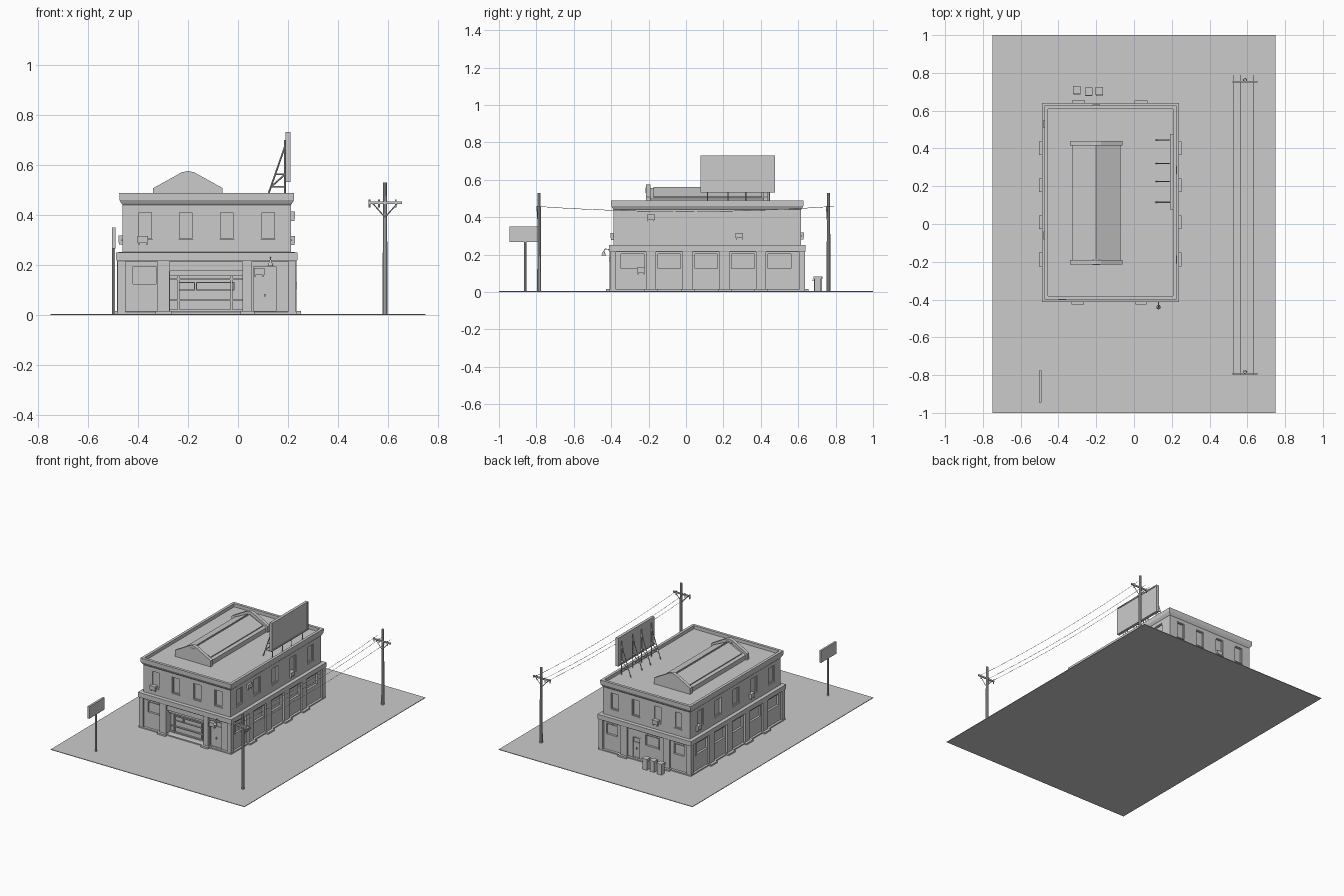
import bpy, bmesh
from math import pi, cos, sin
from mathutils import Vector

if "Cube" in bpy.data.objects:
    bpy.data.objects.remove(bpy.data.objects["Cube"])

CX, CY = -0.125, 0.114            # centre of the building
LOW, UP = (0.345, 0.509), (0.337, 0.5015)   # half sizes of both storeys


def finish(name, bm):
    bmesh.ops.recalc_face_normals(bm, faces=bm.faces)
    me = bpy.data.meshes.new(name)
    bm.to_mesh(me)
    bm.free()
    ob = bpy.data.objects.new(name, me)
    bpy.context.collection.objects.link(ob)
    return ob


def boxes(name, items):
    """items: (x0, x1, y0, y1, z0, z1)"""
    bm = bmesh.new()
    for x0, x1, y0, y1, z0, z1 in items:
        vs = bmesh.ops.create_cube(bm, size=1)['verts']
        for v in vs:
            v.co = ((x0 + x1) / 2 + v.co.x * (x1 - x0), (y0 + y1) / 2 + v.co.y * (y1 - y0),
                    (z0 + z1) / 2 + v.co.z * (z1 - z0))
    return finish(name, bm)


def rods(name, segs, r, sides=6, r2=None):
    """round bars between pairs of points"""
    bm = bmesh.new()
    for a, b in segs:
        a, b = Vector(a), Vector(b)
        vs = bmesh.ops.create_cone(bm, cap_ends=True, segments=sides, radius1=r,
                                   radius2=r if r2 is None else r2, depth=(b - a).length)['verts']
        q = (b - a).to_track_quat('Z', 'Y')
        for v in vs:
            v.co = q @ v.co + (a + b) / 2
    return finish(name, bm)


def rings(name, half, profile):
    """stacked rectangles: profile of (outward offset, z)"""
    bm = bmesh.new()
    loops = []
    for d, z in profile:
        hx, hy = half[0] + d, half[1] + d
        loops.append([bm.verts.new((CX + sx * hx, CY + sy * hy, z))
                      for sx, sy in ((-1, -1), (1, -1), (1, 1), (-1, 1))])
    for a, b in zip(loops, loops[1:]):
        for i in range(4):
            bm.faces.new((a[i], a[(i + 1) % 4], b[(i + 1) % 4], b[i]))
    bm.faces.new(loops[0])
    bm.faces.new(loops[-1])
    return finish(name, bm)


def wall(side, half, u0, u1, z0, z1, d0, d1):
    """box on a wall; u runs along the wall, d is distance outward"""
    if side in 'FB':
        s, p = (-1, CY - half[1]) if side == 'F' else (1, CY + half[1])
        a, b = sorted((p + s * d0, p + s * d1))
        return (u0, u1, a, b, z0, z1)
    s, p = (-1, CX - half[0]) if side == 'L' else (1, CX + half[0])
    a, b = sorted((p + s * d0, p + s * d1))
    return (a, b, u0, u1, z0, z1)


def frame(side, half, u0, u1, z0, z1, d0, d1, t):
    return [wall(side, half, u0, u1, z1 - t, z1, d0, d1), wall(side, half, u0, u1, z0, z0 + t, d0, d1),
            wall(side, half, u0, u0 + t, z0 + t, z1 - t, d0, d1),
            wall(side, half, u1 - t, u1, z0 + t, z1 - t, d0, d1)]


def carve(ob, holes):
    cutter = boxes('cutter', holes)
    cutter.hide_render = True
    m = ob.modifiers.new('openings', 'BOOLEAN')
    m.operation, m.object, m.solver = 'DIFFERENCE', cutter, 'EXACT'
    bpy.context.view_layer.objects.active = ob
    bpy.ops.object.modifier_apply(modifier=m.name)
    bpy.data.objects.remove(cutter)


# ground
boxes('ground', [(-0.75, 0.75, -1, 1, 0, 0.004)])

# two storeys with recessed openings
bays = [-0.286, -0.09, 0.108, 0.304, 0.50]
low_win = [(s, y - 0.067, y + 0.067, 0.12, 0.208) for s in 'LR' for y in bays]
low_win += [('F', -0.426, -0.322, 0.118, 0.2), ('B', -0.43, -0.34, 0.118, 0.2),
            ('B', -0.23, -0.12, 0.118, 0.2), ('B', 0.085, 0.185, 0.118, 0.2)]
doors = [('F', 0.056, 0.158, 0.01, 0.2), ('B', -0.085, -0.02, 0.01, 0.16)]
up_win = [(s, y - 0.034, y + 0.034, 0.30, 0.415) for s in 'LR' for y in bays]
up_win += [(s, x - 0.03, x + 0.03, 0.30, 0.415) for s in 'FB' for x in (-0.37, -0.208, -0.044, 0.12)]
garage = ('F', -0.272, 0.018, 0.01, 0.175)

ground_floor = rings('ground_floor', LOW, [(0, 0.002), (0, 0.22)])
carve(ground_floor, [wall(w[0], LOW, *w[1:], -0.012, 0.02) for w in low_win + doors]
      + [wall(garage[0], LOW, *garage[1:], -0.04, 0.02)])
upper_floor = rings('upper_floor', UP, [(0, 0.24), (0, 0.455)])
carve(upper_floor, [wall(w[0], UP, *w[1:], -0.012, 0.02) for w in up_win])

lf, uf = [], []
for w in low_win:
    lf += frame(w[0], LOW, *w[1:], -0.013, 0.003, 0.006)
for w in up_win:
    uf += frame(w[0], UP, *w[1:], -0.013, -0.004, 0.005)
    uf.append(wall(w[0], UP, w[1], w[2], 0.296, 0.301, -0.01, 0.004))
boxes('lower_window_frames', lf)
boxes('upper_window_frames', uf)

# belt course, cornice with parapet and roof, plinth
rings('belt_course', LOW, [(-0.02, 0.214), (0.013, 0.214), (0.017, 0.22), (0.017, 0.25), (-0.02, 0.252)])
rings('cornice_and_roof', UP, [(0, 0.44), (0.004, 0.445), (0.012, 0.46), (0.013, 0.488),
                               (-0.006, 0.488), (-0.006, 0.465)])
rings('plinth', LOW, [(0.013, 0.002), (0.013, 0.012), (0, 0.014)])

# pilasters with wider feet
spots = [(s, y, 0.027) for s in 'LR' for y in (-0.188, 0.009, 0.206, 0.402)]
spots += [('F', -0.297, 0.024), ('F', 0.037, 0.019), ('B', -0.293, 0.025), ('B', 0.037, 0.025)]
pil, feet = [], []
for s, u, h in spots:
    pil.append(wall(s, LOW, u - h, u + h, 0.002, 0.216, -0.005, 0.014))
    feet.append(wall(s, LOW, u - h - 0.009, u + h + 0.009, 0.002, 0.015, -0.005, 0.032))
for sx in (-1, 1):
    for sy in (-1, 1):
        x, y = CX + sx * (LOW[0] - 0.004), CY + sy * (LOW[1] - 0.004)
        pil.append((x - 0.016, x + 0.016, y - 0.016, y + 0.016, 0.002, 0.216))
boxes('pilasters', pil)
boxes('pilaster_feet', feet)

# garage entrance: panels, posts and rails
g = [wall('F', LOW, u - 0.004, u + 0.004, 0.01, 0.175, -0.04, -0.026) for u in (-0.238, -0.026)]
g += [wall('F', LOW, -0.272, 0.018, z, z + 0.007, -0.04, -0.03) for z in (0.014, 0.055, 0.14)]
g += frame('F', LOW, -0.24, -0.172, 0.098, 0.132, -0.04, -0.032, 0.004)
g += frame('F', LOW, -0.168, -0.014, 0.098, 0.132, -0.04, -0.032, 0.004)
boxes('garage_door', g)
boxes('garage_header', [wall('F', LOW, -0.272, 0.018, 0.155, 0.176, -0.035, -0.015)])

# side doors
d = []
for s, u0, u1, z0, z1 in doors:
    d += frame(s, LOW, u0, u1, z0, z1, -0.013, 0.002, 0.006)
    d.append(wall(s, LOW, u0 + 0.006, u1 - 0.006, z0, z1 - 0.04, -0.013, -0.007))
    d.append(wall(s, LOW, (u0 + u1) / 2 - 0.003, (u0 + u1) / 2 + 0.003, 0.074, 0.084, -0.01, 0.003))
boxes('doors', d)

# air conditioners on two brackets
ac = []
for s, half, u, z in [('F', UP, -0.38, 0.288), ('F', LOW, 0.084, 0.16), ('R', UP, -0.188, 0.385),
                      ('R', UP, 0.285, 0.288), ('R', LOW, -0.24, 0.102), ('L', UP, 0.53, 0.29),
                      ('L', UP, -0.06, 0.29), ('B', UP, -0.2, 0.29), ('F', (0.3, 0.315), -0.2, 0.53)]:
    ac.append(wall(s, half, u - 0.021, u + 0.021, z, z + 0.028, -0.012, 0.016))
    for k in (-0.016, 0.016):
        ac.append(wall(s, half, u + k - 0.002, u + k + 0.002, z - 0.009, z, -0.012, 0.014))
boxes('air_conditioners', ac)


# roof skylight: gabled body, panes and end parapets
def gable(name, y0, y1, pts):
    bm = bmesh.new()
    a, b = [[bm.verts.new((x, y, z)) for x, z in pts] for y in (y0, y1)]
    n = len(pts)
    for i in range(n):
        bm.faces.new((a[i], a[(i + 1) % n], b[(i + 1) % n], b[i]))
    bm.faces.new(a)
    bm.faces.new(b)
    return finish(name, bm)


gable('skylight_body', -0.2, 0.43, [(-0.328, 0.46), (-0.072, 0.46), (-0.072, 0.496), (-0.2, 0.556), (-0.328, 0.496)])
for s, n in ((-1, 'left'), (1, 'right')):
    gable('skylight_pane_' + n, -0.175, 0.405, [(-0.2 + s * 0.006, 0.553), (-0.2 + s * 0.11, 0.504),
                                              (-0.2 + s * 0.11, 0.511), (-0.2 + s * 0.006, 0.56)])
for i, y in enumerate((-0.215, 0.415)):
    gable('skylight_end_%d' % i, y, y + 0.024, [(-0.339, 0.46), (-0.061, 0.46), (-0.061, 0.507), (-0.175, 0.57),
                                               (-0.2, 0.576), (-0.225, 0.57), (-0.339, 0.507)])

# rooftop billboard and its trusses
boxes('billboard', [(0.192, 0.206, 0.08, 0.475, 0.535, 0.73)])
boxes('billboard_frame', [(0.19, 0.21, 0.078, 0.477, z, z + 0.008) for z in (0.532, 0.723)]
      + [(0.19, 0.21, y - 0.004, y + 0.004, 0.532, 0.731) for y in (0.082, 0.473)])
truss = []
for y in (0.115, 0.225, 0.32, 0.445):
    P = lambda x, z: (x, y, z)
    truss += [(P(0.115, 0.465), P(0.19, 0.68)), (P(0.188, 0.465), P(0.188, 0.70)),
              (P(0.132, 0.512), P(0.188, 0.512)), (P(0.15, 0.562), P(0.188, 0.562)),
              (P(0.132, 0.512), P(0.188, 0.562))]
rods('billboard_trusses', truss, 0.0035, 4)

# gooseneck lamp by the door
y = CY - LOW[1]
arm = [(0.13, y, 0.205), (0.13, y - 0.02, 0.228), (0.13, y - 0.038, 0.23), (0.13, y - 0.045, 0.218)]
rods('lamp_arm', list(zip(arm, arm[1:])), 0.002)
rods('lamp_shade', [((0.13, y - 0.045, 0.196), (0.13, y - 0.045, 0.22))], 0.012, 10, 0.003)

# utility poles
PX, ends = 0.588, (-0.785, 0.762)
rods('utility_poles', [((PX, y, 0), (PX, y, 0.53)) for y in ends], 0.011, 10, 0.008)
boxes('crossarms', [(0.522, 0.655, y - 0.013, y - 0.005, 0.444, 0.454) for y in ends])
rods('crossarm_braces', [((PX + s * 0.05, y - 0.009, 0.447), (PX, y - 0.009, 0.39))
                         for y in ends for s in (-1, 1)], 0.0025, 4)
lines = (0.526, 0.564, 0.631)
rods('insulators', [((x, y - 0.009, 0.43), (x, y - 0.009, 0.461)) for x in lines for y in ends], 0.004)
# sagging wires
wires = []
for x in lines:
    pts = [(x, -0.80 + 1.59 * t / 12, 0.43 + 0.028 * (t / 6 - 1) ** 2) for t in range(13)]
    wires += list(zip(pts, pts[1:]))
rods('wires', wires, 0.0013, 4)

# street sign
rods('sign_post', [((-0.497, -0.86, 0), (-0.497, -0.86, 0.27))], 0.006, 8)
boxes('sign_board', [(-0.504, -0.49, -0.945, -0.775, 0.266, 0.35)])

# trash bins behind the building
bins = []
for x, y in ((-0.302, 0.71), (-0.24, 0.702), (-0.184, 0.703)):
    bins += [(x - 0.017, x + 0.017, y - 0.017, y + 0.017, 0.004, 0.07),
             (x - 0.02, x + 0.02, y - 0.021, y + 0.021, 0.07, 0.082),
             (x - 0.018, x + 0.018, y - 0.025, y - 0.02, 0.06, 0.068)]
boxes('trash_bins', bins)
